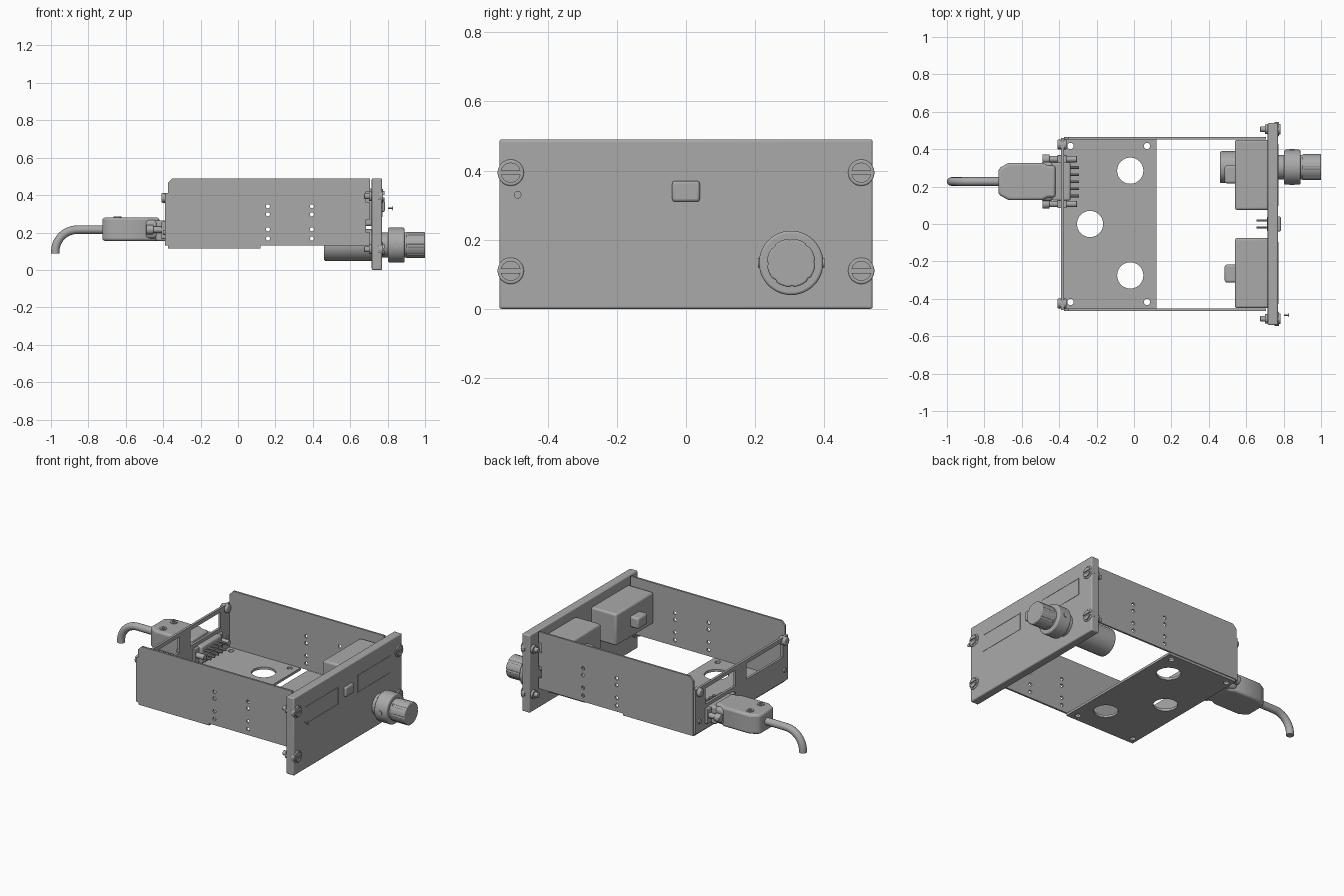
import bpy, bmesh, math
from mathutils import Vector

cube = bpy.data.objects.get("Cube")
if cube:
    bpy.data.objects.remove(cube, do_unlink=True)

grey = bpy.data.materials.new("plain grey")
grey.use_nodes = True
tone = (0.4, 0.4, 0.4, 1)
grey.diffuse_color = tone
grey.node_tree.nodes["Principled BSDF"].inputs["Base Color"].default_value = tone


def finish(name, bm, bevel=0):
    bmesh.ops.recalc_face_normals(bm, faces=bm.faces)
    mesh = bpy.data.meshes.new(name)
    bm.to_mesh(mesh)
    bm.free()
    mesh.materials.append(grey)
    ob = bpy.data.objects.new(name, mesh)
    bpy.context.collection.objects.link(ob)
    if bevel:
        mod = ob.modifiers.new("soft edges", "BEVEL")
        mod.width, mod.segments = bevel, 3
        mod.limit_method, mod.angle_limit = "ANGLE", math.radians(40)
    bpy.ops.object.select_all(action="DESELECT")
    bpy.context.view_layer.objects.active = ob
    ob.select_set(True)
    bpy.ops.object.shade_smooth_by_angle(angle=math.radians(35))
    return ob


# flat outline with holes, pushed out to a thickness; axis is the normal
def sheet(name, axis, start, end, outline, holes=(), bevel=0):
    def place(u, v):
        return {"x": (start, u, v), "y": (u, start, v), "z": (u, v, start)}[axis]
    bm = bmesh.new()
    for loop in [outline, *holes]:
        verts = [bm.verts.new(place(u, v)) for u, v in loop]
        for a, b in zip(verts, verts[1:] + verts[:1]):
            bm.edges.new((a, b))
    bmesh.ops.triangle_fill(bm, edges=bm.edges[:], use_beauty=True)
    out = bmesh.ops.extrude_face_region(bm, geom=bm.faces[:])
    moved = [g for g in out["geom"] if isinstance(g, bmesh.types.BMVert)]
    push = Vector([(end - start) * (a == axis) for a in "xyz"])
    bmesh.ops.translate(bm, verts=moved, vec=push)
    bmesh.ops.dissolve_limit(bm, angle_limit=0.01, verts=bm.verts[:], edges=bm.edges[:])
    return finish(name, bm, bevel)


def ring(u, v, r, n=24):
    return [(u + r * math.cos(t * math.tau / n), v + r * math.sin(t * math.tau / n))
            for t in range(n)]


def rect(u0, u1, v0, v1):
    return [(u0, v0), (u1, v0), (u1, v1), (u0, v1)]


def box(name, x, y, z, bevel=0):
    return sheet(name, "z", z[0], z[1], rect(*x, *y), (), bevel)


def rod(name, axis, start, end, u, v, r, bevel=0, n=32):
    return sheet(name, axis, start, end, ring(u, v, r, n), (), bevel)


# chassis side walls with vent holes and tabbed front edge
wall = [(-0.375, 0.13), (0.705, 0.13), (0.705, 0.2), (0.685, 0.2), (0.685, 0.27),
        (0.705, 0.27), (0.705, 0.36), (0.685, 0.36), (0.685, 0.42), (0.705, 0.42),
        (0.705, 0.49), (-0.35, 0.49), (-0.375, 0.465)]
vents = [ring(x, z, 0.011, 12) for x in (0.16, 0.395) for z in (0.168, 0.217, 0.297, 0.34)]
for side, s in (("left", 1), ("right", -1)):
    sheet("side_wall_" + side, "y", s * 0.453, s * 0.465, wall, vents)

# floor plate
floor_holes = [ring(x, y, 0.07, 40) for x, y in ((-0.02, 0.285), (-0.235, 0), (-0.02, -0.275))]
floor_holes += [ring(x, y, 0.017, 16) for x in (-0.34, 0.07) for y in (-0.417, 0.417)]
sheet("floor_plate", "z", 0.115, 0.13, rect(-0.375, 0.12, -0.46, 0.46), floor_holes)

# rear wall with two openings, and its corner bolts
sheet("rear_wall", "x", -0.39, -0.375, rect(-0.46, 0.46, 0.13, 0.41),
      [rect(0.06, 0.36, 0.285, 0.385), rect(-0.41, -0.05, 0.285, 0.385)])
for s in (1, -1):
    rod("rear_bolt", "x", -0.41, -0.36, s * 0.425, 0.385, 0.026, 0.006, 20)
    rod("rear_rivet", "x", -0.4, -0.37, s * 0.425, 0.2, 0.014, 0, 16)

# faceplate with display panes and button
box("faceplate", (0.715, 0.77), (-0.54, 0.54), (0, 0.49), 0.007)
box("button", (0.71, 0.785), (-0.04, 0.04), (0.31, 0.37), 0.008)
for s in (1, -1):
    y0, y1 = sorted((s * 0.095, s * 0.427))
    sheet("pane_frame", "x", 0.768, 0.772, rect(y0, y1, 0.284, 0.394),
          [rect(y0 + 0.004, y1 - 0.004, 0.288, 0.39)])
    # display housing with rear plug and solder pins
    y0, y1 = sorted((s * 0.075, s * 0.45))
    box("display_housing", (0.54, 0.72), (y0, y1), (0.235, 0.435), 0.012)
    box("display_plug", (0.485, 0.55), (s * 0.265 - 0.048, s * 0.265 + 0.048),
        (0.3, 0.37), 0.012)
    rod("button_pin", "x", 0.655, 0.72, s * 0.018, 0.34, 0.005, 0, 10)

# captive slotted screws at the corners
for y in (-0.507, 0.507):
    for z in (0.11, 0.394):
        rod("screw_collar", "x", 0.75, 0.776, y, z, 0.038, 0.004)
        for s in (1, -1):
            arc = [(y + 0.029 * math.cos(a), z + s * 0.029 * math.sin(a))
                   for a in [0.2 + i * (math.pi - 0.4) / 12 for i in range(13)]]
            sheet("screw_head_half", "x", 0.774, 0.782, arc)
        rod("screw_shank", "x", 0.675, 0.72, y, z, 0.015, 0.003, 20)
        rod("screw_nut", "x", 0.7, 0.716, y, z, 0.026, 0, 20)

# small indicator pin in front of the faceplate
rod("indicator_stem", "x", 0.803, 0.829, -0.487, 0.33, 0.004, 0, 10)
rod("indicator_cap", "x", 0.826, 0.83, -0.487, 0.33, 0.011, 0, 16)

# rotary control: rear housing, skirt and two stacked knobs
ky, kz = 0.304, 0.133
rod("control_housing", "x", 0.46, 0.72, ky, kz, 0.085, 0.008, 48)
rod("knob_shaft", "x", 0.76, 0.9, ky, kz, 0.066, 0, 48)
rod("outer_knob", "x", 0.803, 0.89, ky, kz, 0.093, 0.007, 48)
rod("knob_neck", "x", 0.88, 0.91, ky, kz, 0.055, 0, 48)
grip = []
for i in range(96):
    a = i * math.tau / 96
    r = 0.07 - 0.003 * (i % 12 < 2)
    grip.append((ky + r * math.cos(a), kz + r * math.sin(a)))
sheet("inner_knob", "x", 0.9, 1.0, grip, (), 0.005)
for s in (1, -1):
    rod("set_screw", "y", ky + s * 0.088, ky + s * 0.096, 0.845, kz, 0.014, 0, 16)

# rear connector: socket, ears, latch posts and pins
cy, cz = 0.227, 0.215
box("connector_socket", (-0.44, -0.34), (0.125, 0.33), (0.155, 0.265), 0.01)
for s in (1, -1):
    e = cy + s * 0.12
    box("connector_ear", (-0.41, -0.36), (e - 0.022, e + 0.022), (0.165, 0.26), 0.004)
    rod("latch_post", "x", -0.49, -0.305, e, cz, 0.017, 0.003, 20)
    rod("latch_head", "x", -0.49, -0.452, e, cz, 0.025, 0.004, 20)
for i in range(5):
    y = 0.15 + i * 0.038
    for z in (0.19, 0.235):
        rod("contact_pin", "x", -0.35, -0.295, y, z, 0.007, 0, 10)

# plug shell with tapered cable end
half = [(-0.725, 0.06), (-0.715, 0.075), (-0.67, 0.1), (-0.49, 0.1), (-0.46, 0.085),
        (-0.42, 0.085)]
shell = [(x, cy + w) for x, w in half] + [(x, cy - w) for x, w in reversed(half)]
sheet("plug_shell", "z", 0.155, 0.28, shell, (), 0.014)
box("plug_collar", (-0.5, -0.43), (cy - 0.105, cy + 0.105), (0.168, 0.268), 0.02)
for s in (1, -1):
    sheet("plug_screw", "z", 0.275, 0.285, ring(-0.645, cy + s * 0.053, 0.021),
          [ring(-0.645, cy + s * 0.053, 0.01, 6)])

# cable curving down at its end
path = bpy.data.curves.new("cable", "CURVE")
path.dimensions = "3D"
path.bevel_depth, path.bevel_resolution, path.use_fill_caps = 0.023, 5, True
points = [(-0.7, cz), (-0.86, cz)]
points += [(-0.86 - 0.117 * math.sin(a), cz - 0.117 + 0.117 * math.cos(a))
           for a in [i * math.pi / 24 for i in range(1, 13)]]
points.append((-0.977, 0.088))
spline = path.splines.new("POLY")
spline.points.add(len(points) - 1)
for p, (x, z) in zip(spline.points, points):
    p.co = (x, cy, z, 1)
spline.use_smooth = True
path.materials.append(grey)
bpy.context.collection.objects.link(bpy.data.objects.new("cable", path))
